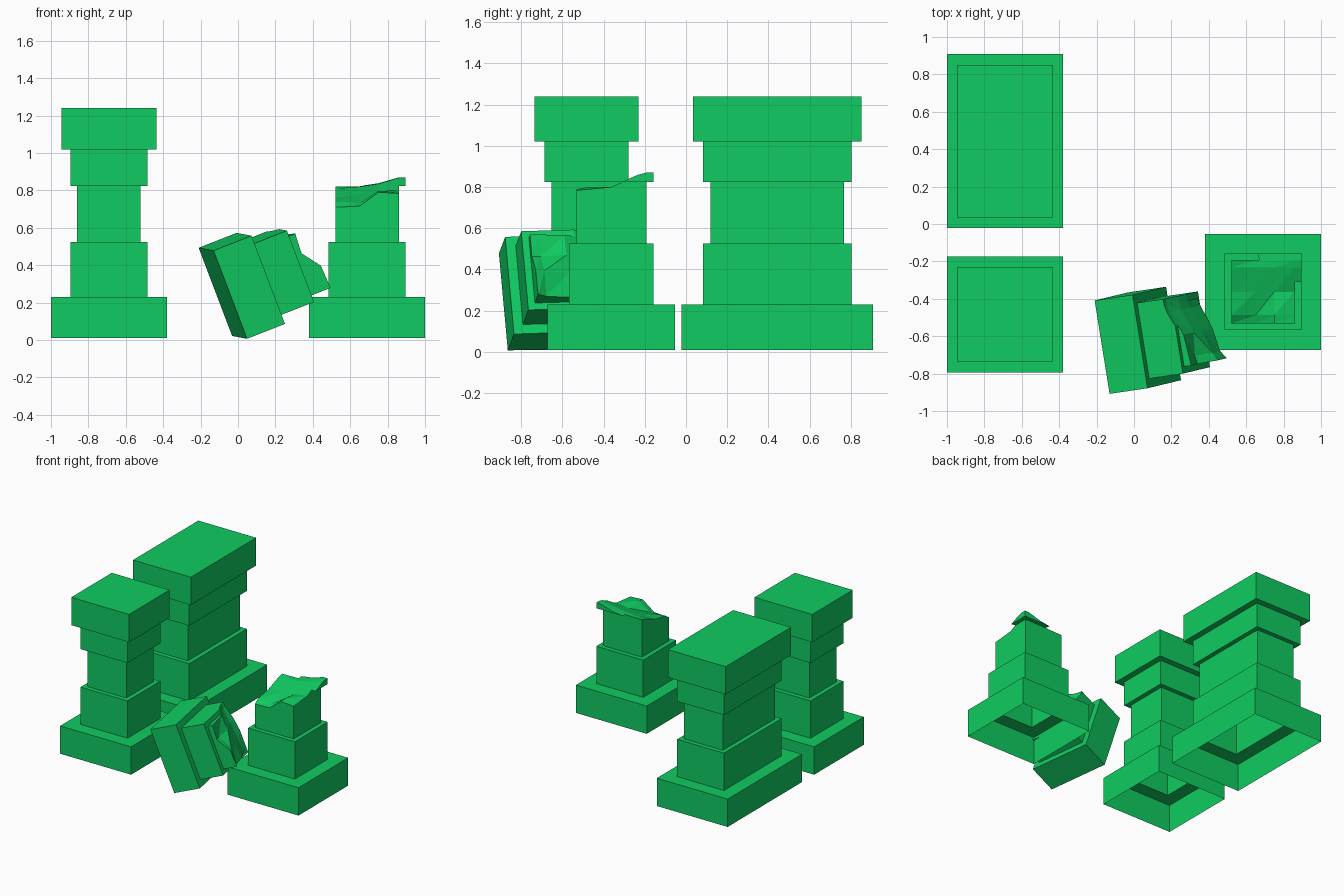
import bpy, bmesh
from mathutils import Vector, Matrix

if "Cube" in bpy.data.objects:
    bpy.data.objects.remove(bpy.data.objects["Cube"])

green = bpy.data.materials.new("green")
green.diffuse_color = (0.005, 0.6, 0.12, 1)
green.use_nodes = True
green.node_tree.nodes["Principled BSDF"].inputs["Base Color"].default_value = green.diffuse_color

# tier profile: (inset from the base footprint, height), bottom to top
PROFILE = [(0, .01), (0, .23), (.105, .23), (.105, .525), (.14, .525), (.14, .825),
           (.105, .825), (.105, 1.02), (.057, 1.02), (.057, 1.24)]
H = .31

# jagged break between the pillar stump and its fallen top
BREAK_U = [-.35, -.168, -.04, .06, .168, .35]
BREAK_V = [-.35, -.168, -.125, 0, .13, .168, .35]
BREAK_Z = [[.71, .71, .716, .790, .784, .784],
           [.71, .71, .716, .790, .784, .784],
           [.74, .74, .732, .797, .788, .788],
           [.762, .762, .775, .785, .80, .80],
           [.81, .81, .82, .833, .858, .868],
           [.82, .82, .822, .837, .868, .875],
           [.82, .82, .822, .843, .874, .878]]


def add_object(name, bm):
    bmesh.ops.recalc_face_normals(bm, faces=bm.faces)
    me = bpy.data.meshes.new(name)
    bm.to_mesh(me)
    bm.free()
    ob = bpy.data.objects.new(name, me)
    bpy.context.collection.objects.link(ob)
    me.materials.append(green)
    return ob


def pillar(name, hx, hy):
    bm = bmesh.new()
    rings = [[bm.verts.new((sx * (hx - i), sy * (hy - i), z))
              for sx, sy in ((-1, -1), (1, -1), (1, 1), (-1, 1))] for i, z in PROFILE]
    for a, b in zip(rings, rings[1:]):
        for k in range(4):
            n = (k + 1) % 4
            bm.faces.new((a[k], a[n], b[n], b[k]))
    bm.faces.new(rings[0])
    bm.faces.new(rings[-1])
    return add_object(name, bm)


def break_cutter(name, z_end):
    bm = bmesh.new()
    g = [[bm.verts.new((u, v, z)) for u, z in zip(BREAK_U, row)]
         for v, row in zip(BREAK_V, BREAK_Z)]
    for r, s in zip(g, g[1:]):
        for k in range(len(r) - 1):
            bm.faces.new((r[k], r[k + 1], s[k + 1]))
            bm.faces.new((r[k], s[k + 1], s[k]))
    ext = bmesh.ops.extrude_face_region(bm, geom=bm.faces[:], use_keep_orig=True)
    for e in ext["geom"]:
        if isinstance(e, bmesh.types.BMVert):
            e.co.z = z_end
    ob = add_object(name, bm)
    ob.hide_render = True
    return ob


def cut(ob, cutter):
    m = ob.modifiers.new("break", 'BOOLEAN')
    m.operation, m.solver, m.object = 'DIFFERENCE', 'EXACT', cutter
    dg = bpy.context.evaluated_depsgraph_get()
    me = bpy.data.meshes.new_from_object(ob.evaluated_get(dg))
    ob.modifiers.clear()
    ob.data = me
    bpy.data.objects.remove(cutter)


def open_bottom(ob):
    bm = bmesh.new()
    bm.from_mesh(ob.data)
    low = [f for f in bm.faces if all(v.co.z < .02 for v in f.verts)]
    bmesh.ops.delete(bm, geom=low, context='FACES_ONLY')
    bm.to_mesh(ob.data)
    bm.free()


# whole pillars, hollow underneath
front = pillar("front_left_pillar", H, H)
open_bottom(front)
front.data.transform(Matrix.Translation((-.69, -.483, 0)))

back = pillar("back_left_pillar", H, .465)
open_bottom(back)
back.data.transform(Matrix.Translation((-.69, .443, 0)))

# broken stump
stump = pillar("broken_pillar_stump", H, H)
cut(stump, break_cutter("cutter_above", 2))
open_bottom(stump)
stump.data.transform(Matrix.Translation((.69, -.3625, 0)))

# fallen top, tipped over to the left
top = pillar("fallen_pillar_top", H, H)
cut(top, break_cutter("cutter_below", -1))
y = Vector((-.158, .987, .03)).normalized()
z = Vector((-.923, -.137, -.363))
z = (z - y * z.dot(y)).normalized()
x = y.cross(z)
rot = Matrix((x, y, z)).transposed().to_4x4()
top.data.transform(Matrix.Translation((-.081, -.637, .25)) @ rot @ Matrix.Translation((0, 0, -1.24)))
